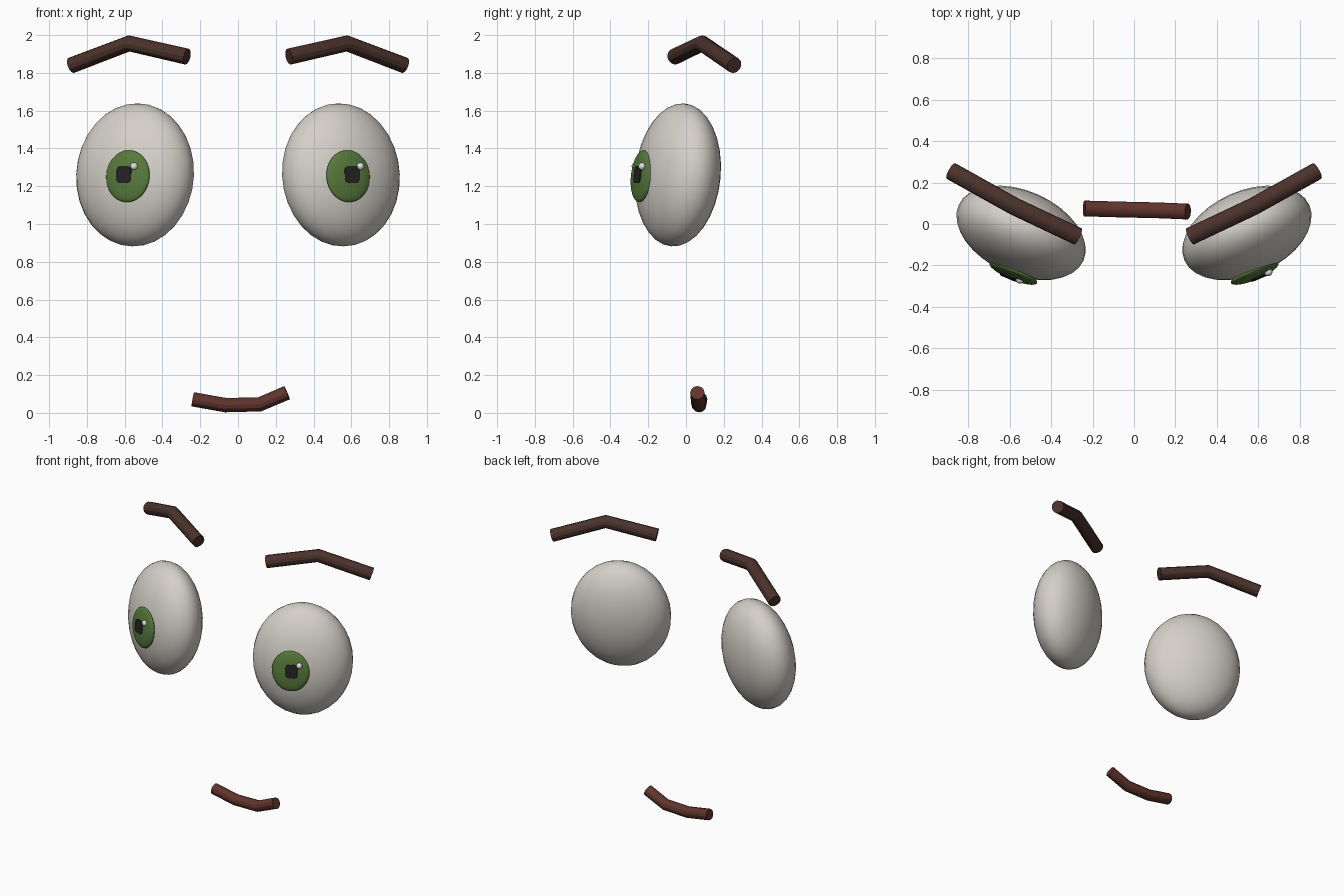
import bpy
from math import radians
from mathutils import Matrix, Vector, Euler

cube = bpy.data.objects.get("Cube")
if cube:
    bpy.data.objects.remove(cube, do_unlink=True)


def material(name, rgb):
    m = bpy.data.materials.new(name)
    m.use_nodes = True
    m.diffuse_color = (*rgb, 1)
    m.node_tree.nodes["Principled BSDF"].inputs["Base Color"].default_value = (*rgb, 1)
    return m


WHITE = material("eye white", (0.66, 0.63, 0.58))
GREEN = material("iris green", (0.095, 0.19, 0.045))
BLACK = material("pupil black", (0.016, 0.016, 0.016))
GLINT = material("highlight white", (0.75, 0.75, 0.75))
BROWN = material("brow brown", (0.07, 0.032, 0.024))
LIP = material("mouth red brown", (0.115, 0.034, 0.025))


def finish(obj, name, mat):
    obj.name = name
    obj.data.materials.clear()
    obj.data.materials.append(mat)
    bpy.ops.object.shade_smooth_by_angle()
    return obj


def ellipsoid(name, mat, centre, radii, rot=(0, 0, 0), segments=32):
    bpy.ops.mesh.primitive_uv_sphere_add(segments=segments, ring_count=segments // 2,
                                         radius=1, location=centre, rotation=rot)
    obj = bpy.context.object
    obj.scale = radii
    return finish(obj, name, mat)


def tube(name, mat, points, radius):
    curve = bpy.data.curves.new(name, "CURVE")
    curve.dimensions = "3D"
    curve.bevel_depth = radius
    curve.bevel_resolution = 4
    curve.use_fill_caps = True
    spline = curve.splines.new("POLY")
    spline.points.add(len(points) - 1)
    for p, co in zip(spline.points, points):
        p.co = (*co, 1)
    obj = bpy.data.objects.new(name, curve)
    bpy.context.collection.objects.link(obj)
    bpy.ops.object.select_all(action="DESELECT")
    obj.select_set(True)
    bpy.context.view_layer.objects.active = obj
    bpy.ops.object.convert(target="MESH")
    return finish(bpy.context.object, name, mat)


for side, s in (("left", 1), ("right", -1)):
    # Eyeball turned outwards and leaning back
    ellipsoid(side + "_eyeball", WHITE, (0.545 * s, -0.043, 1.26), (0.33, 0.2, 0.38),
              (-0.1, 0, radians(24) * s))

    # Flattened iris on the front of the eyeball
    rot = Euler((-0.1, 0, radians(23) * s))
    centre = Vector((0.583 * s, -0.236, 1.253))
    ellipsoid(side + "_iris", GREEN, centre, (0.125, 0.03, 0.138), rot)

    # Rounded square pupil, slightly proud of the iris
    offset = Matrix(rot.to_matrix()) @ Vector((0.012 * s, -0.026, 0.006))
    bpy.ops.mesh.primitive_cube_add(size=1, location=centre + offset, rotation=rot)
    pupil = bpy.context.object
    pupil.scale = (0.086, 0.012, 0.092)
    bpy.ops.object.transform_apply(location=False, rotation=False, scale=True)
    bevel = pupil.modifiers.new("rounding", "BEVEL")
    bevel.width = 0.022
    bevel.segments = 2
    bevel.use_clamp_overlap = False
    bevel.limit_method = "WEIGHT"
    weights = pupil.data.attributes.new("bevel_weight_edge", "FLOAT", "EDGE")
    for edge in pupil.data.edges:
        a, b = (pupil.data.vertices[i].co for i in edge.vertices)
        weights.data[edge.index].value = float(abs(a.y - b.y) > 0.005)
    finish(pupil, side + "_pupil", BLACK)

    # Bent eyebrow
    tube(side + "_eyebrow", BROWN, [(0.27 * s, -0.06, 1.886), (0.577 * s, 0.085, 1.956),
                                    (0.882 * s, 0.255, 1.84)], 0.043)

# Highlights sit on the same side of both pupils
ellipsoid("left_highlight", GLINT, (0.648, -0.232, 1.305), (0.02, 0.02, 0.02), segments=16)
ellipsoid("right_highlight", GLINT, (-0.55, -0.268, 1.305), (0.02, 0.02, 0.02), segments=16)

# Lopsided smile
tube("mouth", LIP, [(-0.24, 0.075, 0.072), (-0.066, 0.07, 0.041),
                    (0.114, 0.066, 0.045), (0.26, 0.06, 0.107)], 0.038)
